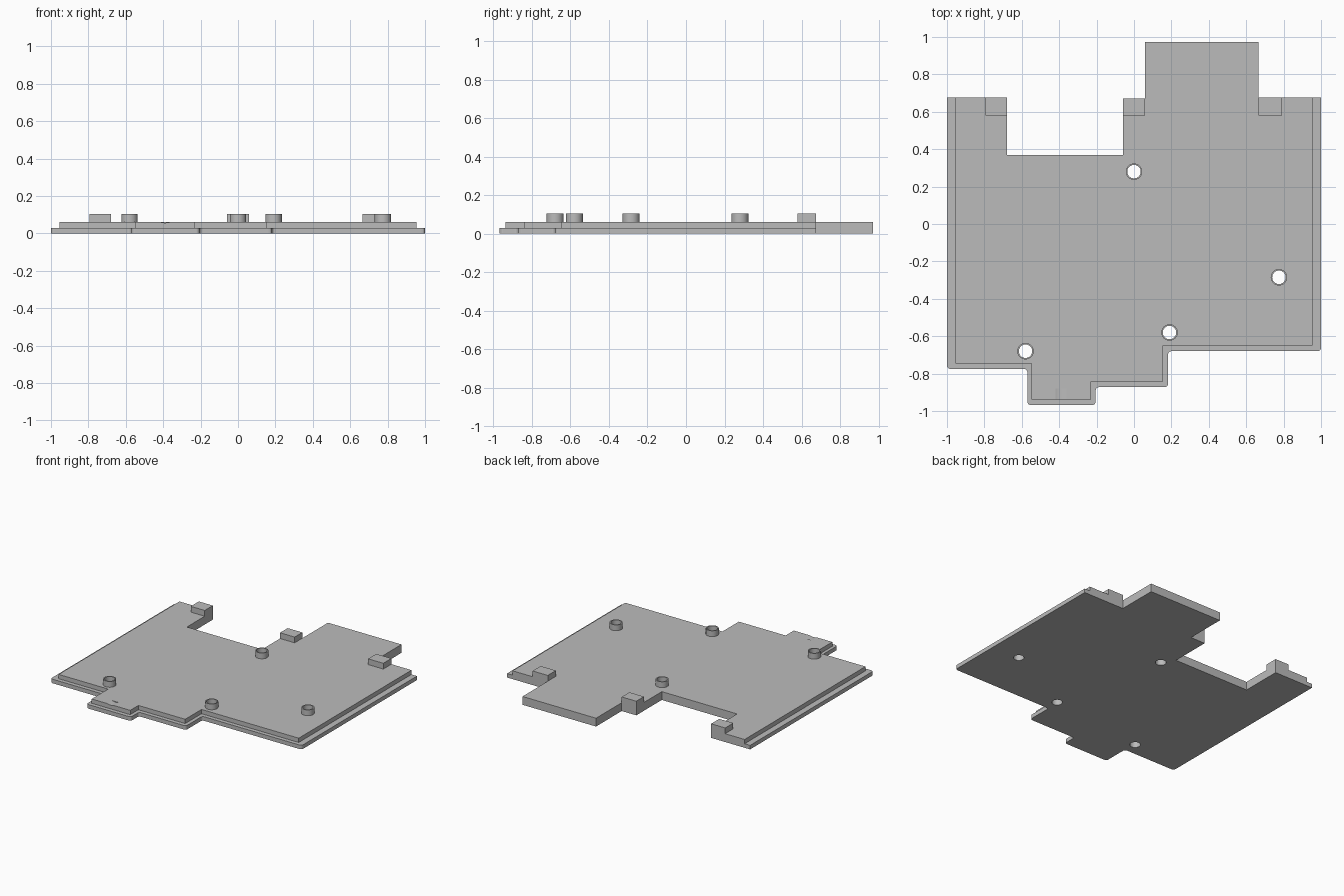
import bpy, bmesh
from math import sin, cos, pi
from mathutils import Vector

if "Cube" in bpy.data.objects:
    bpy.data.objects.remove(bpy.data.objects["Cube"])

STEP, TOP, PEG = 0.03, 0.062, 0.105

grey = bpy.data.materials.new("plain grey")
grey.use_nodes = True
colour = (0.5, 0.5, 0.5, 1)
grey.diffuse_color = colour
grey.node_tree.nodes["Principled BSDF"].inputs["Base Color"].default_value = colour


def finish(name, bm):
    bmesh.ops.recalc_face_normals(bm, faces=bm.faces)
    mesh = bpy.data.meshes.new(name)
    bm.to_mesh(mesh)
    bm.free()
    mesh.materials.append(grey)
    obj = bpy.data.objects.new(name, mesh)
    bpy.context.scene.collection.objects.link(obj)
    return obj


def box(name, x0, x1, y0, y1, z0, z1):
    bm = bmesh.new()
    bmesh.ops.create_cube(bm, size=1)
    for v in bm.verts:
        v.co = ((x0 + x1) / 2 + v.co.x * (x1 - x0),
                (y0 + y1) / 2 + v.co.y * (y1 - y0),
                (z0 + z1) / 2 + v.co.z * (z1 - z0))
    return finish(name, bm)


def rod(name, centre, radius, length, axis="Z", sides=32):
    bm = bmesh.new()
    bmesh.ops.create_cone(bm, cap_ends=True, segments=sides, radius1=radius,
                          radius2=radius, depth=length)
    for v in bm.verts:
        if axis == "Y":
            v.co = (v.co.x, v.co.z, -v.co.y)
        v.co += Vector(centre)
    return finish(name, bm)


def rounded(prev, p, nxt, r, steps=4):
    """Points of a small curve replacing the corner p."""
    a = p + (prev - p).normalized() * r
    b = p + (nxt - p).normalized() * r
    centre = a + b - p
    return [centre + (b - p) * -sin(t) + (a - p) * -cos(t)
            for t in (pi / 2 * (1 - i / steps) for i in range(steps + 1))]


# Front edge of the base and of the raised step, left to right, then shared back edge
base_front = [(-1, .675), (-1, -.775), (-.57, -.775), (-.57, -.968), (-.205, -.968),
              (-.205, -.872), (.182, -.872), (.182, -.68), (1, -.68), (1, .675)]
step_front = [(-.955, .675), (-.955, -.745), (-.547, -.745), (-.547, -.938), (-.23, -.938),
              (-.23, -.842), (.155, -.842), (.155, -.65), (.955, -.65), (.955, .675)]
back = [(.665, .675), (.665, .972), (.06, .972), (.06, .67), (-.06, .67),
        (-.06, .37), (-.68, .37), (-.68, .675)]

lower, upper = [], []
base = [Vector(p) for p in base_front + back]
step = [Vector(p) for p in step_front + back]
for i, (p, q) in enumerate(zip(base, step)):
    sharp = i == 0 or i >= len(base_front) - 1
    pts = [p] if sharp else rounded(base[i - 1], p, base[i + 1], 0.018)
    lower += pts
    upper += [q] * len(pts)

# Stepped plate as one closed shell
bm = bmesh.new()
rings = [[bm.verts.new((p.x, p.y, z)) for p in loop]
         for loop, z in ((lower, 0), (lower, STEP), (upper, STEP), (upper, TOP))]
n = len(lower)
for r0, r1 in zip(rings, rings[1:]):
    for i in range(n):
        j = (i + 1) % n
        bm.faces.new((r0[i], r0[j], r1[j], r1[i]))
bm.faces.new(rings[0])
bm.faces.new(rings[-1])
bmesh.ops.remove_doubles(bm, verts=bm.verts, dist=1e-5)
bmesh.ops.dissolve_degenerate(bm, dist=1e-5, edges=bm.edges)
plate = finish("stepped_plate", bm)

# Screw holes and the shallow nail groove at the front
screws = [(0, .28), (.775, -.285), (.19, -.58), (-.58, -.68)]
OUTER, INNER = 0.044, 0.036
cutters = [rod("hole_cutter", (x, y, 0), INNER, 1) for x, y in screws]
cutters.append(rod("groove_cutter", (-.39, -.92, TOP + .088), .093, .08, "Y", 96))
for c in cutters:
    c.hide_render = True
    mod = plate.modifiers.new("cut", "BOOLEAN")
    mod.operation, mod.solver, mod.object = "DIFFERENCE", "EXACT", c
bpy.context.view_layer.update()
cut = bpy.data.meshes.new_from_object(
    plate.evaluated_get(bpy.context.evaluated_depsgraph_get()))
plate.modifiers.clear()
plate.data = cut
for c in cutters:
    bpy.data.objects.remove(c)

# Hollow screw bosses
for k, (x, y) in enumerate(screws):
    bm = bmesh.new()
    profile = [(INNER, TOP), (INNER, PEG), (OUTER, PEG), (OUTER, TOP)]
    sides = 32
    rings = [[bm.verts.new((x + r * cos(2 * pi * i / sides), y + r * sin(2 * pi * i / sides), z))
              for i in range(sides)] for r, z in profile]
    for r0, r1 in zip(rings, rings[1:] + rings[:1]):
        for i in range(sides):
            j = (i + 1) % sides
            bm.faces.new((r0[i], r0[j], r1[j], r1[i]))
    boss = finish(f"screw_boss_{k + 1}", bm)
    bpy.context.view_layer.objects.active = boss
    boss.select_set(True)
    bpy.ops.object.shade_smooth_by_angle(angle=pi / 6)
    boss.select_set(False)

# Locating blocks along the back edge
for name, x0, x1, y1 in (("right_block", -.795, -.68, .675),
                         ("middle_block", -.06, .06, .67),
                         ("left_block", .665, .79, .675)):
    box(name, x0, x1, .58, y1, TOP, PEG)
